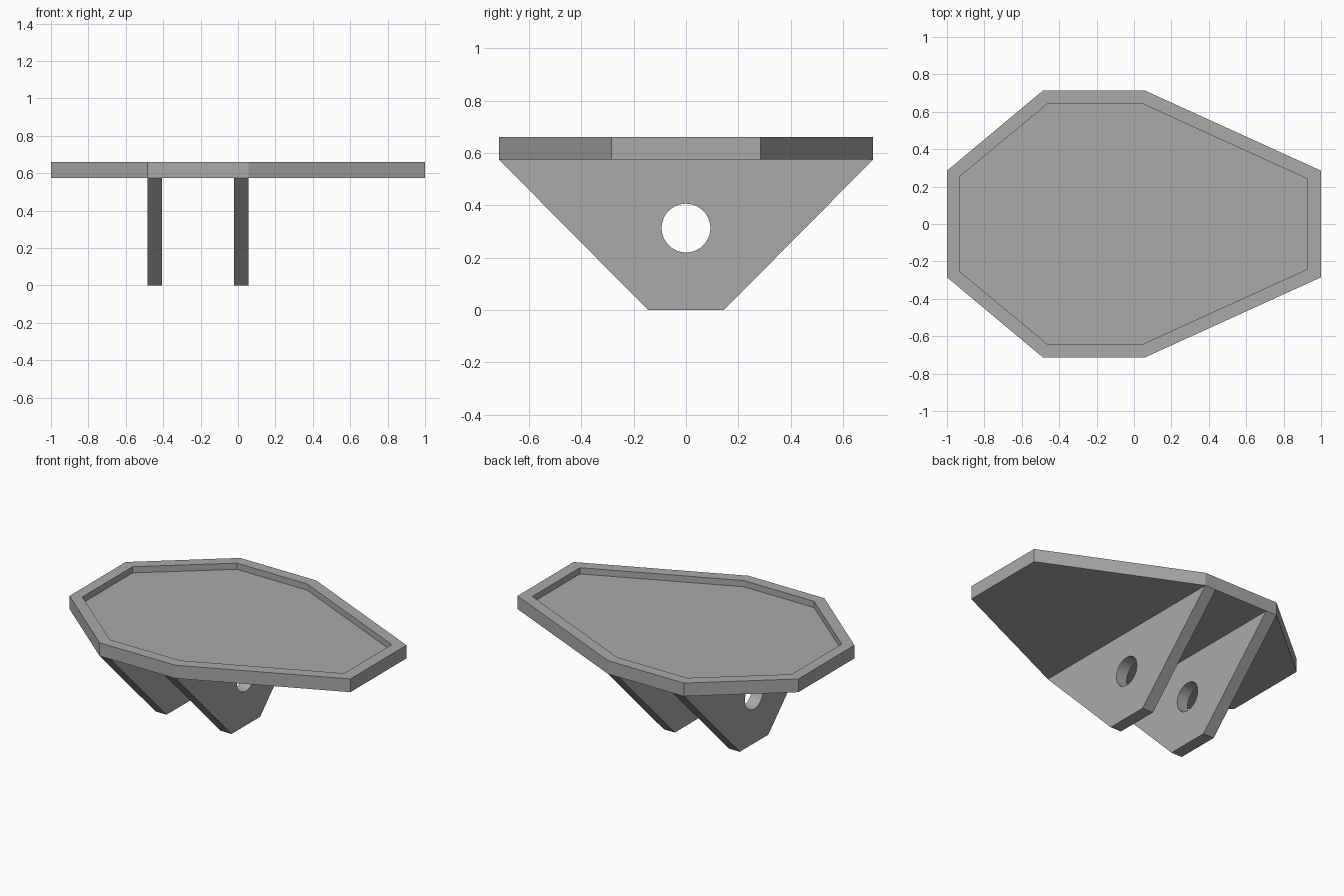
import bpy
import bmesh
import math

cube = bpy.data.objects.get("Cube")
if cube:
    bpy.data.objects.remove(cube, do_unlink=True)

# One plain grey
grey = bpy.data.materials.new("plain grey")
grey.use_nodes = True
colour = (0.4, 0.4, 0.4, 1)
grey.diffuse_color = colour
grey.node_tree.nodes["Principled BSDF"].inputs["Base Color"].default_value = colour

TRAY_BOTTOM, TRAY_FLOOR, TRAY_TOP = 0.575, 0.62, 0.66
BRACKET_THICKNESS = 0.078


def mirrored(half):
    """Close an outline by mirroring its second coordinate."""
    return half + [(a, -b) for a, b in reversed(half)]


def loft(name, rings):
    """Skin a list of matching point rings and cap both ends."""
    bm = bmesh.new()
    loops = [[bm.verts.new(point) for point in ring] for ring in rings]
    for low, high in zip(loops, loops[1:]):
        for i in range(len(low)):
            j = (i + 1) % len(low)
            bm.faces.new((low[i], low[j], high[j], high[i]))
    bm.faces.new(loops[0])
    bm.faces.new(loops[-1])
    bmesh.ops.recalc_face_normals(bm, faces=bm.faces)
    mesh = bpy.data.meshes.new(name)
    bm.to_mesh(mesh)
    bm.free()
    mesh.materials.append(grey)
    obj = bpy.data.objects.new(name, mesh)
    bpy.context.collection.objects.link(obj)
    return obj


# Tray: octagonal slab with a shallow recess
outer = mirrored([(-1, 0.285), (-0.485, 0.715), (0.055, 0.715), (1, 0.285)])
inner = mirrored([(-0.93, 0.255), (-0.46, 0.645), (0.04, 0.645), (0.925, 0.242)])
loft("tray", [[(x, y, z) for x, y in outline]
              for outline, z in ((outer, TRAY_BOTTOM), (outer, TRAY_TOP),
                                 (inner, TRAY_TOP), (inner, TRAY_FLOOR))])

# Cutter for the round hole through both brackets
bpy.ops.mesh.primitive_cylinder_add(vertices=64, radius=0.093, depth=2,
                                    location=(0, 0, 0.313),
                                    rotation=(0, math.pi / 2, 0))
cutter = bpy.context.object
cutter.name = "hole_cutter"
cutter.hide_render = True
cutter.data.materials.append(grey)

# Brackets: tapered plates under the tray, each with a round hole
profile = mirrored([(TRAY_BOTTOM, 0.715), (0, 0.145)])
for name, x in (("right_bracket", -0.485), ("left_bracket", -0.022)):
    bracket = loft(name, [[(side, y, z) for z, y in profile]
                          for side in (x, x + BRACKET_THICKNESS)])
    hole = bracket.modifiers.new("round hole", 'BOOLEAN')
    hole.operation = 'DIFFERENCE'
    hole.solver = 'EXACT'
    hole.object = cutter
    bpy.ops.object.select_all(action='DESELECT')
    bracket.select_set(True)
    bpy.context.view_layer.objects.active = bracket
    bpy.ops.object.modifier_apply(modifier=hole.name)
    bpy.ops.object.shade_smooth_by_angle(angle=math.radians(30))

bpy.data.objects.remove(cutter, do_unlink=True)
